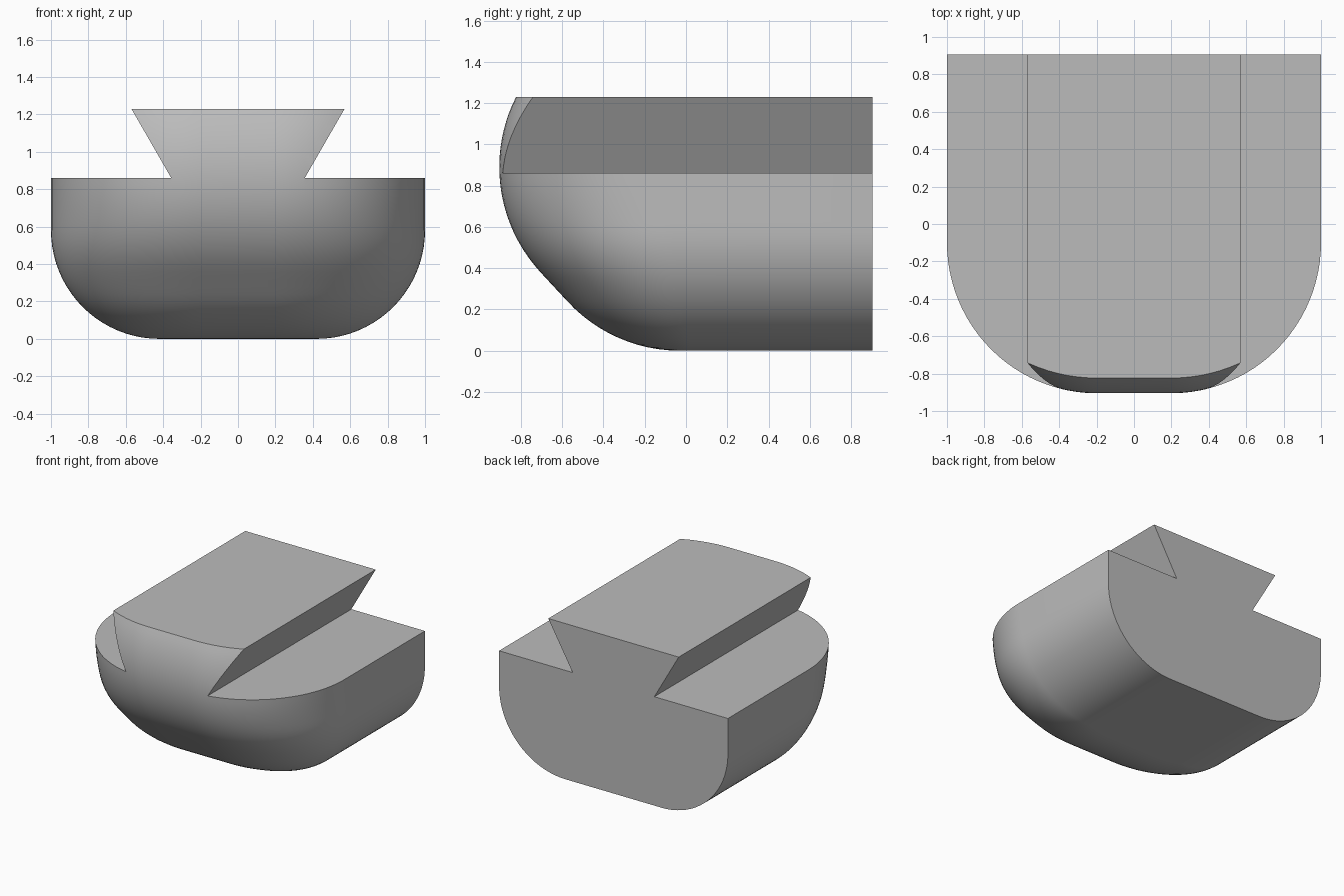
import bpy, bmesh, math

cube = bpy.data.objects.get("Cube")
if cube:
    bpy.data.objects.remove(cube, do_unlink=True)

HALF, BACK, TOP, SHOULDER = 1.0, 0.905, 1.23, 0.86
EDGE_R = 0.58        # rounding along the lower side edges
FLAT = 0.2           # half width of the straight nose


def material(name, colour):
    mat = bpy.data.materials.new(name)
    mat.use_nodes = True
    mat.diffuse_color = colour
    mat.node_tree.nodes["Principled BSDF"].inputs["Base Color"].default_value = colour
    return mat


def mesh_object(name, bm, mat):
    bmesh.ops.recalc_face_normals(bm, faces=bm.faces)
    mesh = bpy.data.meshes.new(name)
    bm.to_mesh(mesh)
    bm.free()
    mesh.materials.append(mat)
    obj = bpy.data.objects.new(name, mesh)
    bpy.context.collection.objects.link(obj)
    return obj


def half_width(z):
    drop = max(EDGE_R - z, 0)
    return HALF - EDGE_R + math.sqrt(max(EDGE_R ** 2 - drop ** 2, 0))


def nose(z):
    # Belly arc, short sloping flat, then upper arc
    if z < 0.217:
        return -0.03 - math.sqrt(max(0.74 ** 2 - (0.74 - z) ** 2, 0))
    if z < 0.36:
        return -0.554 - (z - 0.217) * 0.93
    return -0.155 - math.sqrt(0.75 ** 2 - (0.89 - z) ** 2)


def outline(z, steps=24):
    # Horizontal slice: straight back and sides, rounded front corners
    w, front = half_width(z), nose(z)
    start = -0.1 + 0.12 * max(1 - z / SHOULDER, 0)
    right = [(w, BACK)]
    for i in range(steps + 1):
        a = math.pi / 2 * i / steps
        right.append((FLAT + (w - FLAT) * math.cos(a),
                      start + (front - start) * math.sin(a)))
    return right + [(-x, y) for x, y in reversed(right)]


# Rounded body, lofted through horizontal slices
grey = material("plain grey", (0.5, 0.5, 0.5, 1))
levels = [EDGE_R * (1 - math.cos(math.pi / 2 * i / 20)) for i in range(21)]
levels += [EDGE_R + (TOP - EDGE_R) * i / 16 for i in range(1, 17)]
bm = bmesh.new()
rings = [[bm.verts.new((x, y, z)) for x, y in outline(z)] for z in levels]
for low, high in zip(rings, rings[1:]):
    for i in range(len(low)):
        j = (i + 1) % len(low)
        bm.faces.new((low[i], low[j], high[j], high[i]))
bm.faces.new(rings[0])
bm.faces.new(rings[-1])
body = mesh_object("dovetail_block", bm, grey)

# Side cutters leave the flared rail standing above the shoulders
NECK, FLARE = 0.357, 0.57
over = TOP + 0.1
slope = (FLARE - NECK) / (TOP - SHOULDER)
profile = [(NECK, SHOULDER), (1.3, SHOULDER), (1.3, over),
           (NECK + slope * (over - SHOULDER), over)]
for side, label in ((1, "left"), (-1, "right")):
    bm = bmesh.new()
    face = bm.faces.new([bm.verts.new((side * x, -1.2, z)) for x, z in profile])
    sweep = bmesh.ops.extrude_face_region(bm, geom=[face])["geom"]
    bmesh.ops.translate(bm, vec=(0, 2.4, 0),
                        verts=[v for v in sweep if isinstance(v, bmesh.types.BMVert)])
    cutter = mesh_object(label + "_groove_cutter", bm, grey)
    mod = body.modifiers.new(label + "_groove", "BOOLEAN")
    mod.operation, mod.solver, mod.object = "DIFFERENCE", "EXACT", cutter
    bpy.context.view_layer.objects.active = body
    bpy.ops.object.modifier_apply(modifier=mod.name)
    bpy.data.objects.remove(cutter, do_unlink=True)

bpy.ops.object.select_all(action="DESELECT")
body.select_set(True)
bpy.context.view_layer.objects.active = body
bpy.ops.object.shade_smooth_by_angle(angle=math.radians(30))
